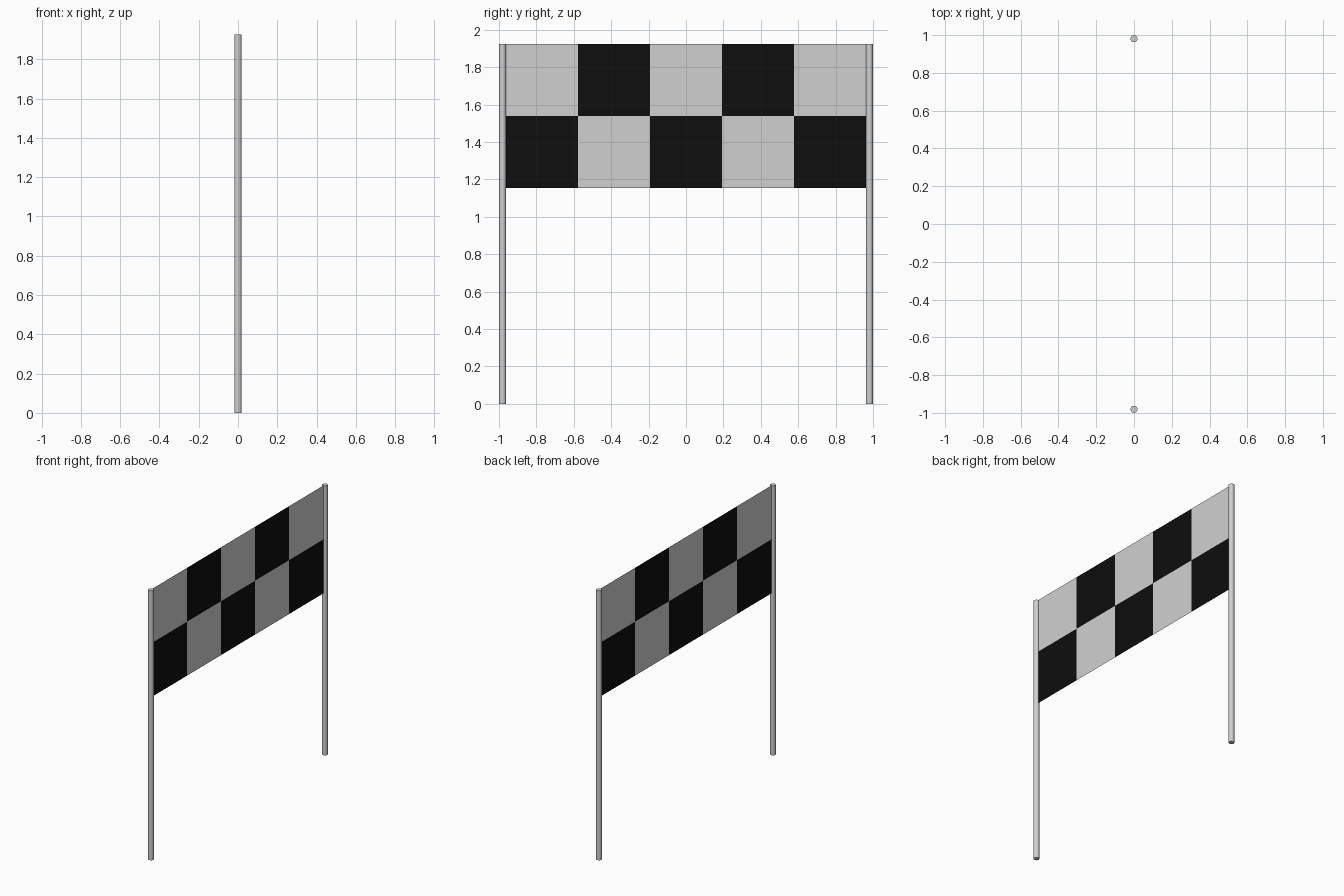
import bpy
import bmesh
import math

cube = bpy.data.objects.get("Cube")
if cube:
    bpy.data.objects.remove(cube, do_unlink=True)


def make_material(name, color):
    mat = bpy.data.materials.new(name)
    mat.use_nodes = True
    mat.diffuse_color = color
    mat.node_tree.nodes["Principled BSDF"].inputs["Base Color"].default_value = color
    return mat


light_grey = make_material("light_grey", (0.63, 0.63, 0.63, 1))
black = make_material("black", (0.0044, 0.0044, 0.0044, 1))

HEIGHT = 1.925
RADIUS = 0.019
COLUMNS, ROWS = 5, 2
SQUARE = HEIGHT / COLUMNS

# Round poles at both ends
for name, side in (("front_pole", -1), ("back_pole", 1)):
    bpy.ops.mesh.primitive_cylinder_add(
        vertices=12, radius=RADIUS, depth=HEIGHT,
        location=(0, side * (1 - RADIUS), HEIGHT / 2))
    pole = bpy.context.object
    pole.name = name
    pole.data.materials.append(light_grey)
    bpy.ops.object.shade_smooth_by_angle(angle=math.radians(40))

# Thin cloth banner, one face per checker square
bm = bmesh.new()
grid = [[bm.verts.new((0, (c - COLUMNS / 2) * SQUARE, HEIGHT - r * SQUARE))
         for c in range(COLUMNS + 1)] for r in range(ROWS + 1)]
for r in range(ROWS):
    for c in range(COLUMNS):
        face = bm.faces.new((grid[r + 1][c], grid[r + 1][c + 1],
                             grid[r][c + 1], grid[r][c]))
        face.material_index = (r + c) % 2
mesh = bpy.data.meshes.new("checkered_banner")
bm.to_mesh(mesh)
bm.free()
mesh.materials.append(light_grey)
mesh.materials.append(black)
banner = bpy.data.objects.new("checkered_banner", mesh)
bpy.context.collection.objects.link(banner)
